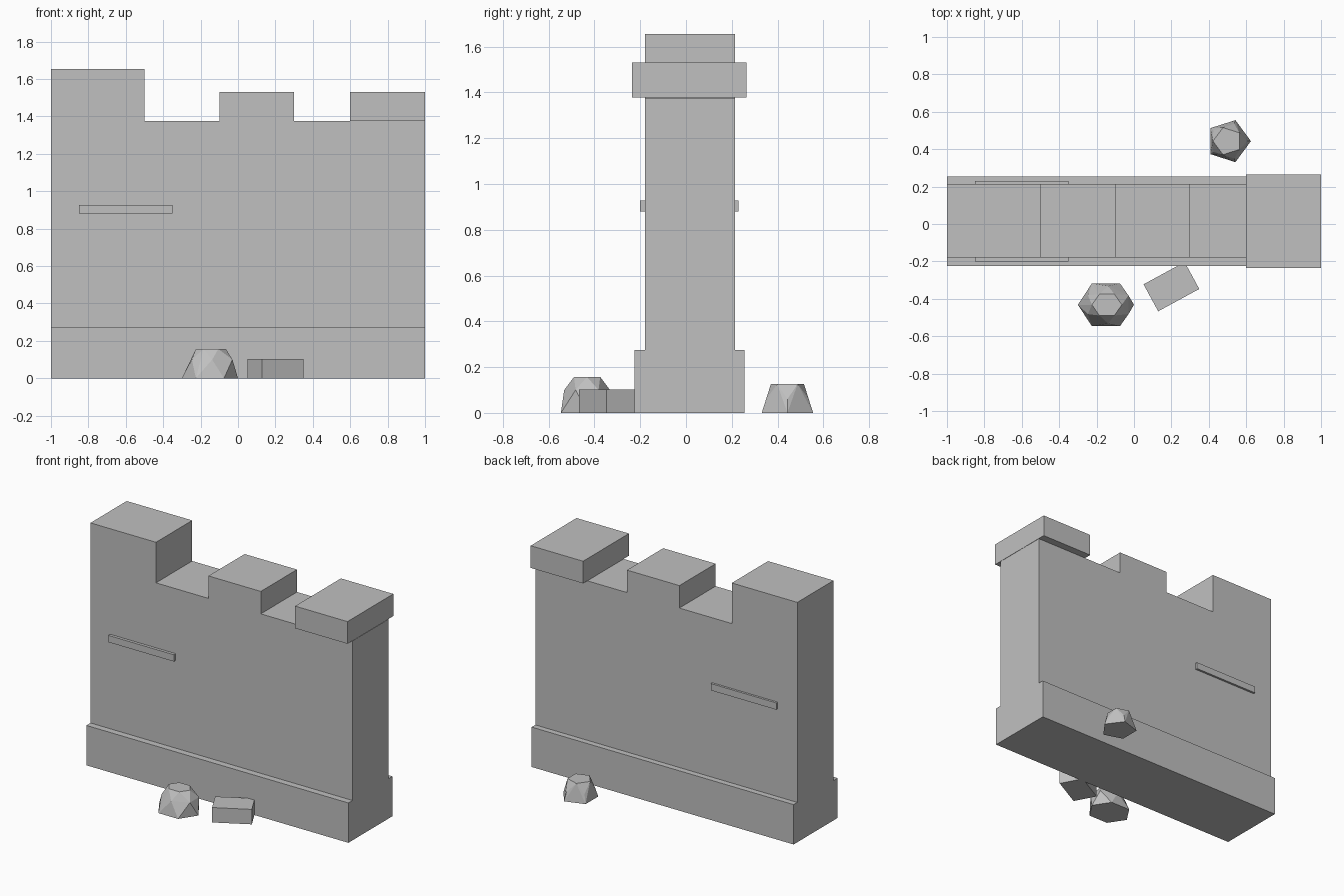
import bpy, bmesh
from math import radians, sin, cos, tau
from mathutils import Matrix, Vector

cube = bpy.data.objects.get("Cube")
if cube:
    bpy.data.objects.remove(cube)

stone = bpy.data.materials.new("grey_stone")
stone.use_nodes = True
grey = (0.53, 0.53, 0.53, 1)
stone.diffuse_color = grey
bsdf = next(n for n in stone.node_tree.nodes if n.type == "BSDF_PRINCIPLED")
bsdf.inputs["Base Color"].default_value = grey
bsdf.inputs["Roughness"].default_value = 0.9


def finish(name, bm):
    bmesh.ops.recalc_face_normals(bm, faces=bm.faces[:])
    mesh = bpy.data.meshes.new(name)
    bm.to_mesh(mesh)
    bm.free()
    mesh.materials.append(stone)
    obj = bpy.data.objects.new(name, mesh)
    bpy.context.collection.objects.link(obj)
    return obj


def box(name, low, high, turn=0):
    low, high = Vector(low), Vector(high)
    bm = bmesh.new()
    matrix = (Matrix.Translation((low + high) / 2)
              @ Matrix.Rotation(radians(turn), 4, "Z")
              @ Matrix.Diagonal((high - low).to_4d()))
    bmesh.ops.create_cube(bm, size=1, matrix=matrix)
    return finish(name, bm)


def rock(name, sides, rings):
    """Faceted boulder: hull of rings (x, y, radius x, radius y, z, turn)."""
    bm = bmesh.new()
    for x, y, rx, ry, z, turn in rings:
        for i in range(sides):
            a = radians(turn) + tau * i / sides
            bm.verts.new((x + rx * cos(a), y + ry * sin(a), z))
    hull = bmesh.ops.convex_hull(bm, input=bm.verts[:])
    spare = {g for g in hull["geom_interior"] + hull["geom_unused"]
             if isinstance(g, bmesh.types.BMVert) and g.is_valid}
    bmesh.ops.delete(bm, geom=list(spare), context="VERTS")
    bmesh.ops.dissolve_limit(bm, angle_limit=radians(2),
                             verts=bm.verts[:], edges=bm.edges[:])
    return finish(name, bm)


# Battlemented wall, extruded from its stepped outline
FRONT, BACK = -0.18, 0.215
steps = [(-1, -0.5, 1.655), (-0.5, -0.1, 1.375), (-0.1, 0.3, 1.53),
         (0.3, 1, 1.375)]
outline = [(-1, 0.2)]
for x0, x1, z in steps:
    outline += [(x0, z), (x1, z)]
outline.append((1, 0.2))
bm = bmesh.new()
face = bm.faces.new([bm.verts.new((x, FRONT, z)) for x, z in outline])
new = bmesh.ops.extrude_face_region(bm, geom=[face])["geom"]
bmesh.ops.translate(bm, vec=(0, BACK - FRONT, 0),
                    verts=[v for v in new if isinstance(v, bmesh.types.BMVert)])
finish("wall", bm)

# Footing and overhanging end merlon
box("footing", (-1, -0.225, 0), (1, 0.255, 0.275))
box("end_merlon", (0.6, -0.235, 1.377), (1, 0.265, 1.53))

# Narrow ledge on each face
box("front_ledge", (-0.85, -0.2, 0.88), (-0.35, FRONT + 0.02, 0.927))
box("back_ledge", (-0.85, BACK - 0.02, 0.88), (-0.35, 0.23, 0.927))

# Fallen block and boulders on the ground
box("fallen_block", (0.075, -0.417, 0), (0.325, -0.253, 0.103), turn=28.5)
rock("front_boulder", 6, [
    (-0.15, -0.432, 0.15, 0.132, 0, 0),
    (-0.138, -0.432, 0.125, 0.1, 0.1, 30),
    (-0.145, -0.432, 0.08, 0.066, 0.157, 0)])
rock("back_boulder", 5, [
    (0.505, 0.443, 0.12, 0.118, 0, 0),
    (0.505, 0.443, 0.1, 0.098, 0.06, 0),
    (0.5, 0.443, 0.078, 0.076, 0.126, 36)])
